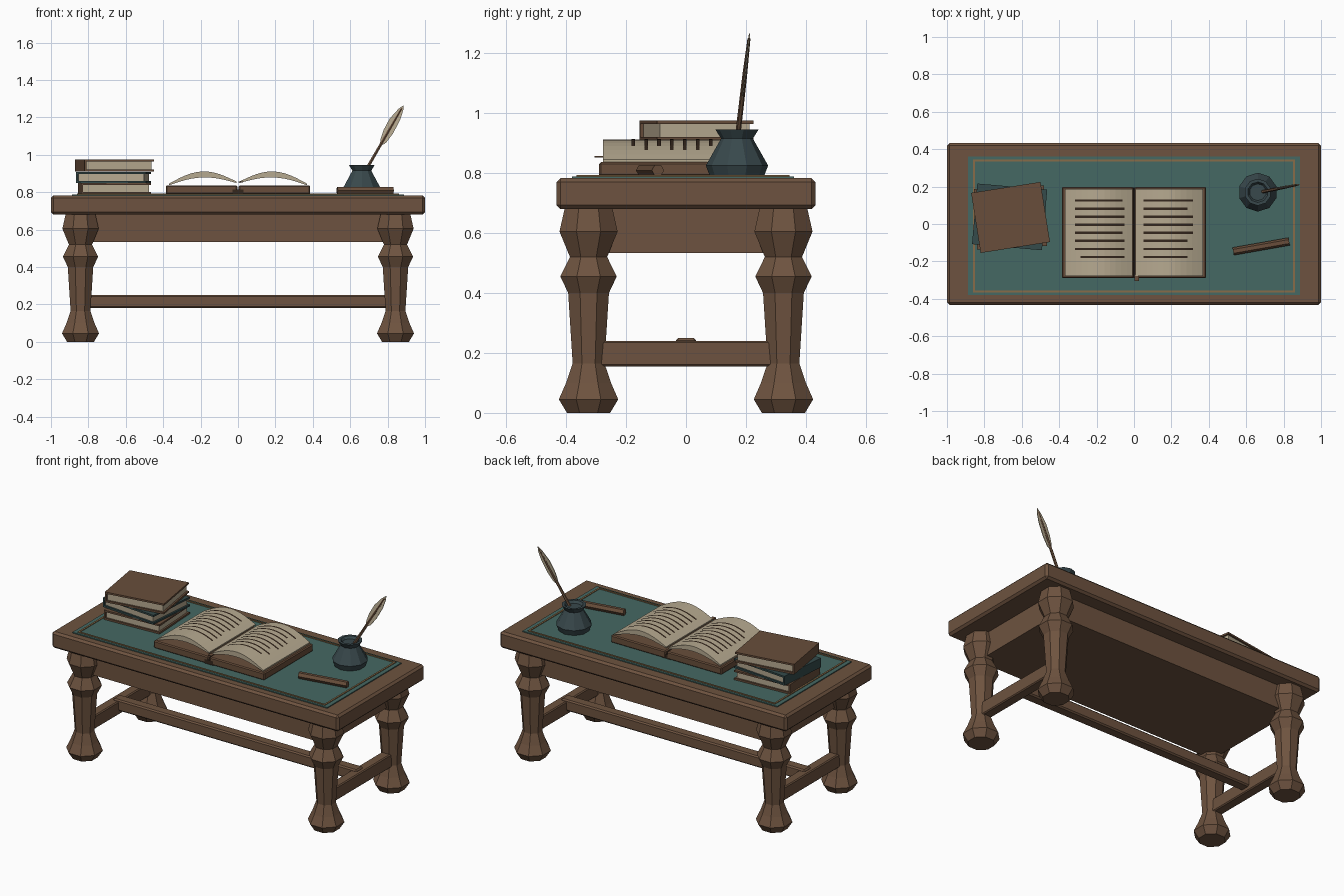
import bpy, bmesh, math, random
from mathutils import Matrix, Vector

random.seed(4)
if "Cube" in bpy.data.objects:
    bpy.data.objects.remove(bpy.data.objects["Cube"])


def material(name, r, g, b):
    m = bpy.data.materials.new(name)
    m.use_nodes = True
    m.diffuse_color = (r, g, b, 1)
    node = next(n for n in m.node_tree.nodes if n.type == 'BSDF_PRINCIPLED')
    node.inputs["Base Color"].default_value = (r, g, b, 1)
    node.inputs["Roughness"].default_value = 0.8
    return m


WOOD = material("walnut wood", .155, .086, .05)
TEAL = material("teal leather", .06, .14, .125)
GOLD = material("dull gold", .25, .15, .065)
PAPER = material("aged paper", .47, .40, .28)
INK = material("dark ink", .035, .02, .012)
SLATE = material("slate glaze", .04, .065, .072)
COVER = material("brown leather", .14, .076, .043)
DARK_TEAL = material("dark teal leather", .035, .07, .07)


def finish(name, bm, mat, matrix=None):
    bmesh.ops.recalc_face_normals(bm, faces=bm.faces)
    me = bpy.data.meshes.new(name)
    bm.to_mesh(me)
    bm.free()
    me.materials.append(mat)
    ob = bpy.data.objects.new(name, me)
    bpy.context.scene.collection.objects.link(ob)
    if matrix:
        ob.matrix_world = matrix
    return ob


def box(name, x, y, z, mat, bevel=0, matrix=None):
    """Box from (low, high) ranges on each axis."""
    bm = bmesh.new()
    bmesh.ops.create_cube(bm, size=1)
    for v in bm.verts:
        v.co = [(a + b) / 2 + c * (b - a) for c, (a, b) in zip(v.co, (x, y, z))]
    ob = finish(name, bm, mat, matrix)
    if bevel:
        mod = ob.modifiers.new("bevel", 'BEVEL')
        mod.width, mod.segments = bevel, 1
    return ob


def lathe(name, profile, sides, mat, matrix):
    """Faceted turning of (radius, height) points, with flat caps."""
    bm = bmesh.new()
    rings = []
    for r, z in profile:
        angles = [math.tau * (i + .5) / sides for i in range(sides)]
        rings.append([bm.verts.new((r * math.cos(a), r * math.sin(a), z)) for a in angles])
    for lo, hi in zip(rings, rings[1:]):
        for i in range(sides):
            j = (i + 1) % sides
            bm.faces.new((lo[i], lo[j], hi[j], hi[i]))
    bm.faces.new(rings[0][::-1])
    bm.faces.new(rings[-1])
    return finish(name, bm, mat, matrix)


def prism(name, outline, y0, y1, mat, matrix=None):
    """Extrude an x-z outline along y."""
    bm = bmesh.new()
    face = bm.faces.new([bm.verts.new((x, y0, z)) for x, z in outline])
    out = bmesh.ops.extrude_face_region(bm, geom=[face])["geom"]
    for v in out:
        if isinstance(v, bmesh.types.BMVert):
            v.co.y = y1
    return finish(name, bm, mat, matrix)


# Table top and solid apron
box("table_top", (-1, 1), (-.432, .432), (.68, .783), WOOD, .013)
box("apron", (-.855, .855), (-.338, .338), (.533, .69), WOOD)

# Turned legs, given as half-width across flats
LEG = [(.072, 0), (.099, .045), (.075, .1), (.053, .165), (.068, .4),
       (.094, .455), (.062, .52), (.097, .605), (.08, .68)]
LEG = [(r / math.cos(math.pi / 8), z) for r, z in LEG]
for sx, side in ((1, "left"), (-1, "right")):
    for sy, end in ((-1, "front"), (1, "back")):
        lathe(f"{end}_{side}_leg", LEG, 8, WOOD, Matrix.Translation((sx * .842, sy * .325, 0)))
    cx = sx * .842
    box(f"{side}_stretcher", (cx - .032, cx + .032), (-.3, .3), (.155, .24), WOOD, .006)
box("long_stretcher", (-.85, .85), (-.034, .034), (.18, .25), WOOD, .008)

# Leather writing surface with a gold border line
box("writing_mat", (-.888, .888), (-.38, .36), (.77, .789), TEAL)
for i, (y, s) in enumerate(((-.366, 1), (.346, -1))):
    box(f"gold_line_long_{i}", (-.862, .862), sorted((y, y + s * .011)), (.786, .793), GOLD)
for i, s in enumerate((-1, 1)):
    box(f"gold_line_short_{i}", sorted((s * .862, s * .851)), (-.366, .346), (.786, .793), GOLD)


# Open book
def page_top(u):
    return .857 - .012 * u + .06 * math.sin(math.pi * u)


def page_bottom(u):
    return page_top(u) - .008 - .024 * math.sin(math.pi * u)


STEPS = [i / 12 for i in range(13)]
GUTTER, WIDTH = .008, .362
box("open_book_spine", (-.03, .03), (-.29, .195), (.789, .815), INK)
for s, side in ((1, "left"), (-1, "right")):
    box(f"open_book_{side}_cover", sorted((s * .004, s * .386)), (-.29, .198), (.789, .836), COVER, .006)
    outline = [(s * (GUTTER + WIDTH * u), page_top(u)) for u in STEPS]
    outline += [(s * (GUTTER + WIDTH * u), page_bottom(u)) for u in reversed(STEPS)]
    prism(f"open_book_{side}_pages", outline, -.277, .187, PAPER)
    # Lines of writing that follow the curve of the page
    bm = bmesh.new()
    for row in range(8):
        y = .125 - row * .043
        u0, u1 = .12 + random.choice((0, 0, .03)), .85 - random.choice((0, 0, .08))
        cols = []
        for k in range(13):
            u = u0 + (u1 - u0) * k / 12
            x, z = s * (GUTTER + WIDTH * u), page_top(u) + .002
            cols.append([bm.verts.new((x, y + d, z)) for d in (-.006, .006)])
        for a, b in zip(cols, cols[1:]):
            bm.faces.new((a[0], b[0], b[1], a[1]) if s > 0 else (b[0], a[0], a[1], b[1]))
    finish(f"{side}_page_writing", bm, INK)
box("bookmark", (.004, .028), (-.305, -.27), (.851, .856), COVER)


# Stack of closed books, spines toward -x
def closed_book(name, x, y, z, w, d, h, turn, mat):
    m = Matrix.Translation((x, y, z)) @ Matrix.Rotation(math.radians(turn), 4, 'Z')
    w, d, t = w / 2, d / 2, .011
    box(name + "_lower_cover", (-w, w), (-d, d), (0, t), mat, 0, m)
    box(name + "_upper_cover", (-w, w), (-d, d), (h - t, h), mat, 0, m)
    box(name + "_spine", (-w, -w + t), (-d, d), (t, h - t), mat, 0, m)
    box(name + "_pages", (-w + t, w - t), (-d + t, d - t), (t, h - t), PAPER, 0, m)


closed_book("bottom_book", -.66, .035, .789, .375, .325, .06, 3, COVER)
closed_book("middle_book", -.665, .038, .85, .375, .325, .059, -5, DARK_TEAL)
closed_book("top_book", -.66, .035, .91, .375, .325, .065, 9, COVER)

# Inkwell with an open rim
INKWELL = [(.09, .789), (.104, .825), (.053, .915), (.072, .945),
           (.055, .945), (.045, .93)]
lathe("inkwell", INKWELL, 10, SLATE, Matrix.Translation((.662, .17, 0)))

# Quill: tapered shaft and flat vane sharing one tilted frame
foot, tip = Vector((.685, .172, .92)), Vector((.885, .212, 1.265))
axis = tip - foot
length = axis.length
up = axis.normalized()
across = Vector((0, 1, 0)).cross(up).normalized()
thin = up.cross(across)
frame = Matrix((across, thin, up)).transposed().to_4x4()
frame.translation = foot
lathe("quill_shaft", [(.009, 0), (.008, length * .6), (.005, length * .95)], 6, WOOD, frame)
VANE = [(0, .36), (.02, .45), (.027, .6), (.024, .8), (.012, .94), (0, 1),
        (-.014, .92), (-.028, .75), (-.026, .58), (-.016, .46)]
prism("quill_vane", [(x, t * length) for x, t in VANE], -.002, .002, PAPER, frame)

# Wax stick lying on the mat
lie = Matrix.Translation((.68, -.12, .809)) @ Matrix.Rotation(math.radians(10), 4, 'Z') \
    @ Matrix.Rotation(math.pi / 2, 4, 'Y')
lathe("wax_stick", [(.021, -.152), (.021, .152)], 6, COVER, lie)
